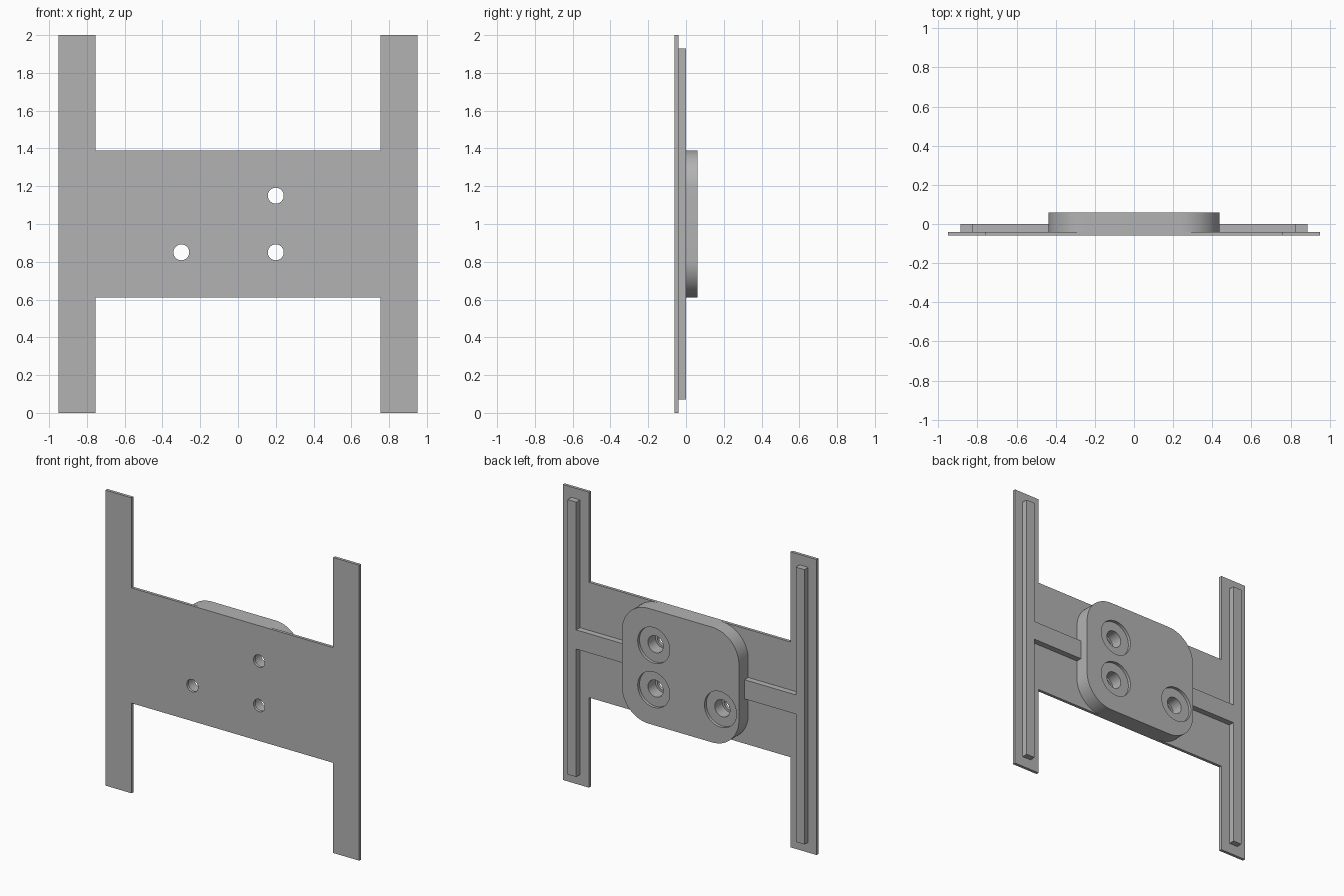
import bpy
import bmesh
from math import cos, sin, pi, radians

old = bpy.data.objects.get("Cube")
if old:
    bpy.data.objects.remove(old, do_unlink=True)

grey = bpy.data.materials.new("plain grey")
grey.use_nodes = True
COLOUR = (0.45, 0.45, 0.45, 1)
grey.diffuse_color = COLOUR
grey.node_tree.nodes["Principled BSDF"].inputs["Base Color"].default_value = COLOUR

PLATE_FRONT, PLATE_BACK, RIB_BACK, PAD_BACK = -0.06, -0.04, 0.0, 0.06
HOLES = [(0.2, 1.15), (0.2, 0.85), (-0.3, 0.85)]


def extrude_outline(name, outline, y0, y1):
    """Solid made by sweeping an x-z outline from y0 to y1."""
    bm = bmesh.new()
    face = bm.faces.new([bm.verts.new((x, y0, z)) for x, z in outline])
    swept = bmesh.ops.extrude_face_region(bm, geom=[face])["geom"]
    moved = [v for v in swept if isinstance(v, bmesh.types.BMVert)]
    bmesh.ops.translate(bm, verts=moved, vec=(0, y1 - y0, 0))
    bmesh.ops.recalc_face_normals(bm, faces=bm.faces)
    mesh = bpy.data.meshes.new(name)
    bm.to_mesh(mesh)
    bm.free()
    mesh.materials.append(grey)
    obj = bpy.data.objects.new(name, mesh)
    bpy.context.collection.objects.link(obj)
    return obj


def h_outline(outer, inner, half_height, bar):
    """H shape centred on z = 1: two uprights and a crossbar."""
    right = [(inner, -bar), (inner, -half_height), (outer, -half_height),
             (outer, half_height), (inner, half_height), (inner, bar)]
    left = [(-x, z) for x, z in reversed(right)]
    return [(x, z + 1) for x, z in right + left]


def arc(cx, cz, radius, start, sweep, steps):
    return [(cx + radius * cos(start + sweep * i / steps),
             cz + radius * sin(start + sweep * i / steps)) for i in range(steps + 1)]


def rounded_outline(half_w, half_h, radius):
    points = []
    for i, (sx, sz) in enumerate([(1, 1), (-1, 1), (-1, -1), (1, -1)]):
        points += arc(sx * (half_w - radius), 1 + sz * (half_h - radius),
                      radius, i * pi / 2, pi / 2, 16)
    return points


def activate(obj):
    bpy.ops.object.select_all(action="DESELECT")
    obj.select_set(True)
    bpy.context.view_layer.objects.active = obj


def drill(obj, radius, y0, y1):
    """Cut a round hole of the given depth at every screw position."""
    for x, z in HOLES:
        cutter = extrude_outline("hole_cutter", arc(x, z, radius, 0, 2 * pi, 48)[:-1], y0, y1)
        cutter.hide_render = True
        mod = obj.modifiers.new("hole", "BOOLEAN")
        mod.operation = "DIFFERENCE"
        mod.solver = "EXACT"
        mod.object = cutter
        activate(obj)
        bpy.ops.object.modifier_apply(modifier=mod.name)
        bpy.data.objects.remove(cutter, do_unlink=True)


# Thin front plate with two tall side strips
plate = extrude_outline("front_plate", h_outline(0.95, 0.755, 1.0, 0.39),
                        PLATE_FRONT, PLATE_BACK)
drill(plate, 0.042, -0.1, 0.1)

# Stiffening ribs on the back of the plate
ribs = extrude_outline("stiffening_ribs", h_outline(0.887, 0.822, 0.93, 0.065),
                       PLATE_BACK, RIB_BACK)

# Rounded mounting pad with screw holes and shallow washer recesses
pad = extrude_outline("mounting_pad", rounded_outline(0.438, 0.39, 0.2),
                      PLATE_BACK, PAD_BACK)
drill(pad, 0.057, -0.1, 0.1)
drill(pad, 0.12, PAD_BACK - 0.02, 0.1)

for part in (plate, ribs, pad):
    activate(part)
    bpy.ops.object.shade_smooth_by_angle(angle=radians(30))
